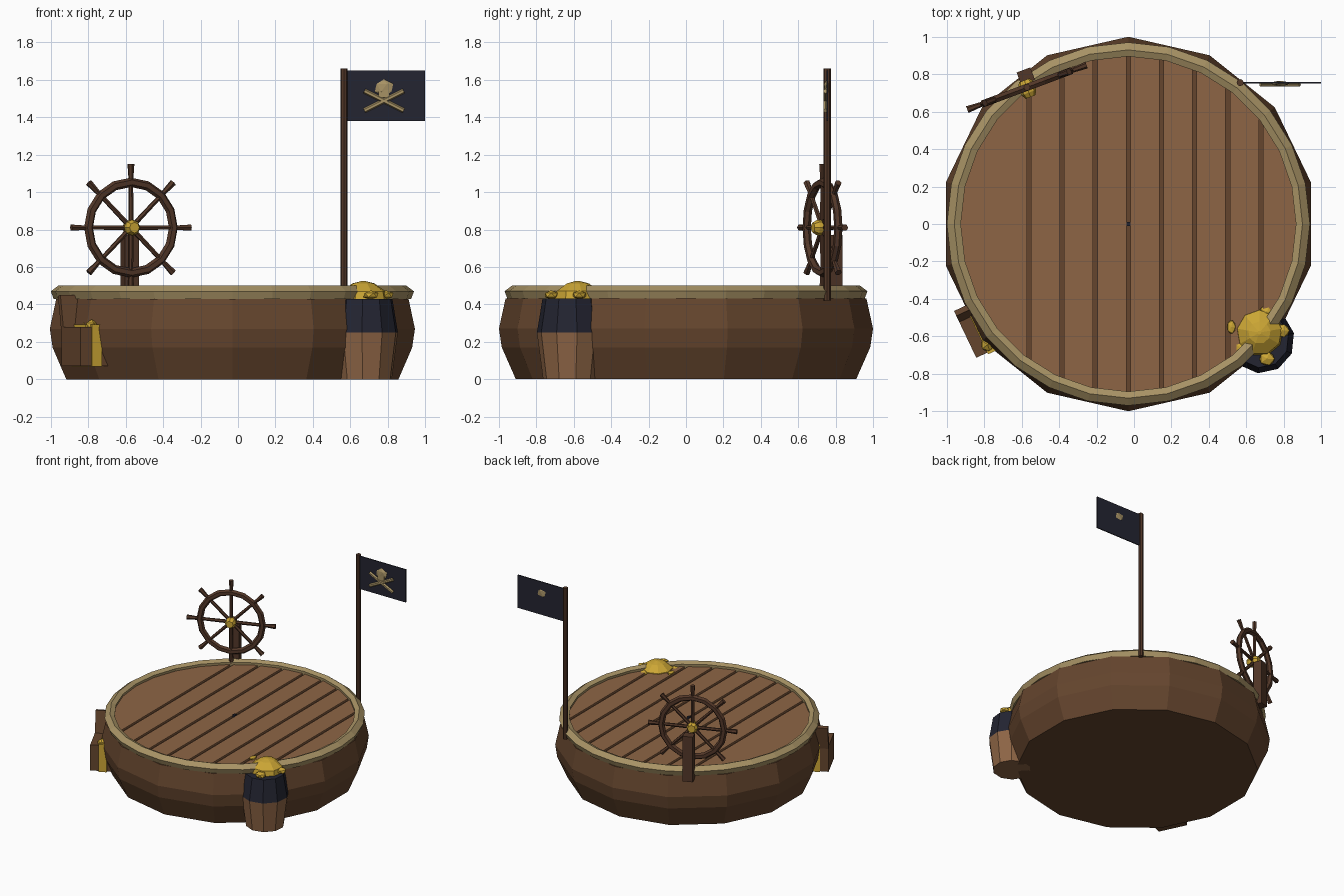
import bpy, bmesh
from math import sin, cos, pi, radians, sqrt
from mathutils import Vector, Matrix

if "Cube" in bpy.data.objects:
    bpy.data.objects.remove(bpy.data.objects["Cube"], do_unlink=True)


def make_mat(name, *rgb):
    m = bpy.data.materials.new(name)
    m.use_nodes = True
    m.diffuse_color = (*rgb, 1)
    m.node_tree.nodes["Principled BSDF"].inputs["Base Color"].default_value = (*rgb, 1)
    return m


HULL = make_mat("hull_brown", .13, .06, .027)
DECK = make_mat("plank_brown", .27, .13, .06)
RIM = make_mat("pale_tan", .39, .29, .13)
GOLD = make_mat("gold", .6, .38, .035)
BLACK = make_mat("blue_black", .017, .018, .031)
DARK = make_mat("dark_wood", .085, .038, .021)


def finish(name, bm, *mats):
    bmesh.ops.recalc_face_normals(bm, faces=bm.faces)
    me = bpy.data.meshes.new(name)
    bm.to_mesh(me)
    bm.free()
    ob = bpy.data.objects.new(name, me)
    bpy.context.collection.objects.link(ob)
    for m in mats:
        me.materials.append(m)
    return ob


def lathe(name, profile, n, mat, centre=(0, 0), closed=False, turn=0):
    """Revolve (radius, height) points; open profiles are capped."""
    bm = bmesh.new()
    rings = [[bm.verts.new((centre[0] + r * sin(2 * pi * i / n + turn),
                            centre[1] + r * cos(2 * pi * i / n + turn), z))
              for i in range(n)] for r, z in profile]
    pairs = list(zip(rings, rings[1:]))
    if closed:
        pairs.append((rings[-1], rings[0]))
    else:
        bm.faces.new(rings[0])
        bm.faces.new(rings[-1])
    for a, b in pairs:
        for i in range(n):
            j = (i + 1) % n
            bm.faces.new((a[i], a[j], b[j], b[i]))
    return finish(name, bm, mat)


def rod(name, a, b, r1, r2, n, mat):
    """Tapered cylinder from a to b."""
    a, b = Vector(a), Vector(b)
    bm = bmesh.new()
    q = (b - a).to_track_quat('Z', 'Y').to_matrix().to_4x4()
    bmesh.ops.create_cone(bm, cap_ends=True, segments=n, radius1=r1, radius2=r2,
                          depth=(b - a).length,
                          matrix=Matrix.Translation((a + b) / 2) @ q)
    return finish(name, bm, mat)


def box(name, size, mat, matrix):
    bm = bmesh.new()
    bmesh.ops.create_cube(bm, size=1, matrix=matrix @ Matrix.Diagonal((*size, 1)))
    return finish(name, bm, mat)


def lump(name, loc, size, mat, sub=1):
    bm = bmesh.new()
    bmesh.ops.create_icosphere(bm, subdivisions=sub, radius=1,
                               matrix=Matrix.Translation(loc) @ Matrix.Diagonal((*size, 1)))
    return finish(name, bm, mat)


CX = -.03

# Hull and rim
lathe("hull", [(.91, 0), (.985, .17), (1, .27), (.965, .43)], 14, HULL, (CX, 0))
lathe("rim", [(.93, .5), (.97, .47), (.955, .43), (.9, .43), (.895, .485)],
      28, RIM, (CX, 0), closed=True)

# Deck: dark underlay with planks cut from a disc
lathe("deck_gaps", [(.92, .42), (.92, .45)], 28, HULL, (CX, 0))
edges = [-1] + [.177 * (i - 3.5) + .089 for i in range(-0, 7)] + [1]
edges = [-1] + [.177 * k for k in range(-3, 5)] + [1]
for i, (lo, hi) in enumerate(zip(edges, edges[1:])):
    bm = bmesh.new()
    bmesh.ops.create_cone(bm, cap_ends=True, segments=28, radius1=.93, radius2=.93, depth=.03,
                          matrix=Matrix.Translation((CX, 0, .45)))
    for x, s in ((lo + .011, -1), (hi - .011, 1)):
        cut = bmesh.ops.bisect_plane(bm, geom=bm.verts[:] + bm.edges[:] + bm.faces[:],
                                     plane_co=(CX + x, 0, 0), plane_no=(s, 0, 0),
                                     clear_outer=True)
        rim_edges = [e for e in cut["geom_cut"] if isinstance(e, bmesh.types.BMEdge)]
        if rim_edges:
            bmesh.ops.contextual_create(bm, geom=rim_edges)
    finish(f"deck_plank_{i}", bm, DECK)
box("deck_peg", (.022, .022, .02), BLACK, Matrix.Translation((CX, 0, .463)))

# Flag with emblem
FY = .755
rod("flag_pole", (.567, FY, .42), (.567, FY, 1.66), .019, .019, 8, DARK)
box("flag", (.42, .008, .27), BLACK, Matrix.Translation((.788, FY, 1.515)))
lump("emblem_head", (.78, FY - .004, 1.557), (.055, .014, .046), RIM)
box("emblem_jaw", (.06, .018, .04), RIM, Matrix.Translation((.78, FY - .006, 1.525)))
for s in (-1, 1):
    rod("emblem_bone", (.78 - .105 * s, FY - .008, 1.435), (.78 + .105 * s, FY - .008, 1.54),
        .013, .013, 6, RIM)

# Steering wheel, built flat and then stood up and turned
WHEEL = Matrix.Translation((-.572, .73, .81)) @ Matrix.Rotation(radians(20.5), 4, 'Z') \
    @ Matrix.Rotation(radians(90), 4, 'X')
parts = [lathe("wheel_ring", [(.242 + .025 * cos(k * pi / 3), .022 * sin(k * pi / 3))
                              for k in range(6)], 16, DARK, closed=True)]
for k in range(8):
    d = Vector((cos(k * pi / 4), sin(k * pi / 4), 0))
    parts.append(rod(f"wheel_spoke_{k}", d * .02, d * .27, .014, .012, 6, DARK))
    parts.append(rod(f"wheel_handle_{k}", d * .26, d * .34, .013, .019, 6, DARK))
parts.append(lathe("wheel_hub", [(.03, -.04), (.042, -.02), (.042, .03), (.028, .055)], 8, GOLD))
for p in parts:
    p.data.transform(WHEEL)
box("wheel_post", (.078, .07, .37), DARK,
    Matrix.Translation((-.578, .79, .585)) @ Matrix.Rotation(radians(20.5), 4, 'Z'))

# Barrel, dark above the widest hoop
BC = (.68, -.62)
barrel = lathe("barrel", [(.145, 0), (.178, .25), (.148, .43)], 10, DECK, BC, turn=.1)
barrel.data.materials.append(BLACK)
for f in barrel.data.polygons:
    f.material_index = int(f.center.z > .25)

# Gold heap in the barrel with loose lumps
lathe("gold_heap", [(.13, .42), (.12, .47), (.06, .512), (.01, .525)], 9, GOLD, (.67, -.58))
for i, (x, y) in enumerate(((.71, -.47), (.71, -.72), (.79, -.57), (.57, -.66))):
    lump(f"gold_lump_{i}", (x, y, .45), (.045, .04, .025), GOLD)
lump("gold_on_rim", (.52, -.55, .475), (.025, .04, .012), GOLD)

# Chest half sunk in the hull: local x runs inward, local -y is its face
CHEST = Matrix.Translation((-.78, -.555, 0)) @ Matrix.Rotation(radians(25.5), 4, 'Z')
box("chest", (.25, .235, .21), HULL, CHEST @ Matrix.Translation((0, 0, .175)))
box("chest_strap", (.06, .255, .225), GOLD, CHEST @ Matrix.Translation((-.03, 0, .18)))
box("chest_lid", (.25, .03, .19), HULL,
    CHEST @ Matrix.Translation((0, .125, .355)) @ Matrix.Rotation(radians(-12), 4, 'X'))
for i, (x, y) in enumerate(((-.04, -.08), (-.02, 0), (.03, -.07))):
    lump(f"chest_gold_{i}", (CHEST @ Vector((x, y, .285))), (.04, .04, .035), GOLD)
